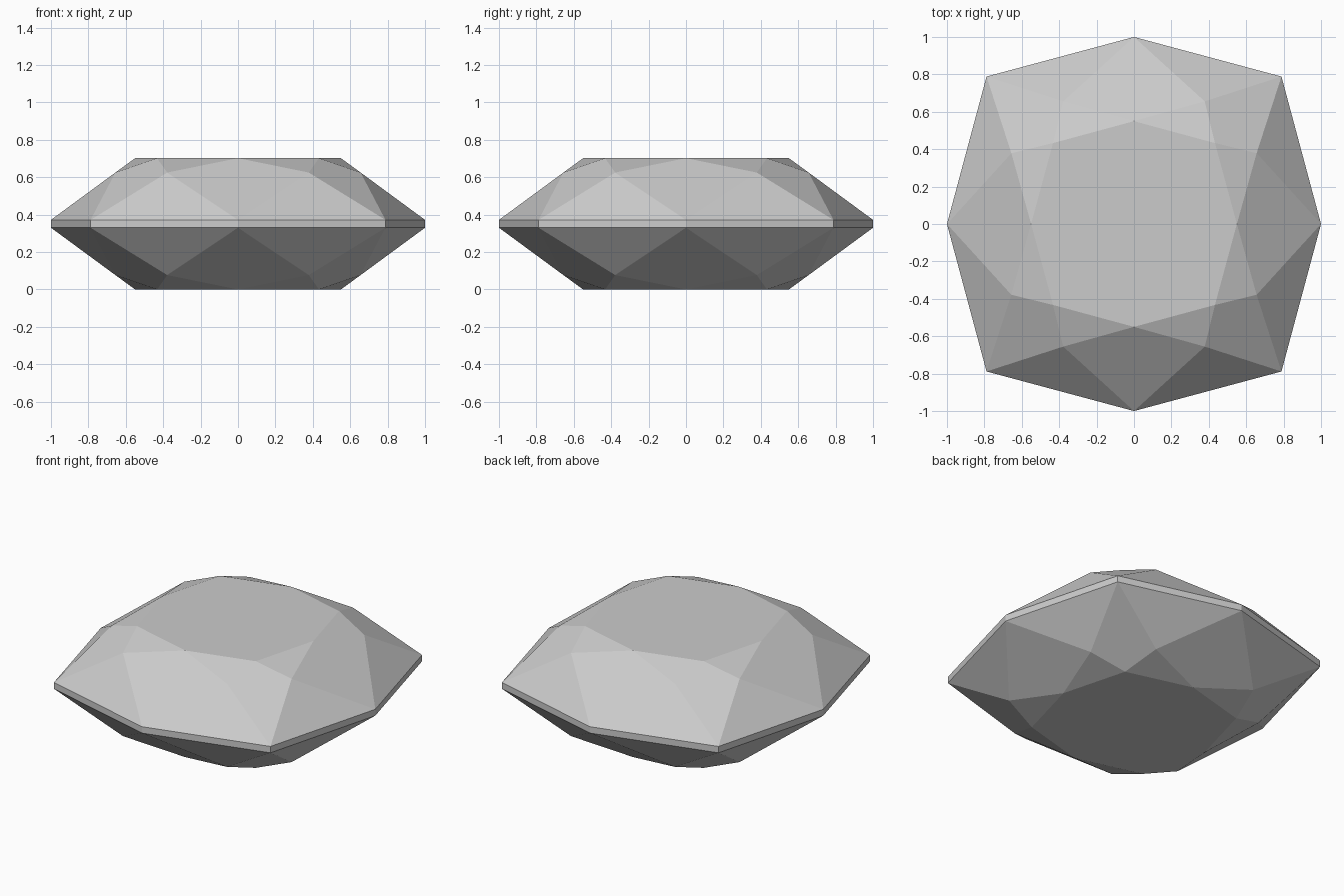
import bpy
import bmesh
from math import sin, cos, radians

cube = bpy.data.objects.get("Cube")
if cube:
    bpy.data.objects.remove(cube, do_unlink=True)

GREY = (0.6, 0.6, 0.6, 1)
mat = bpy.data.materials.new("gem grey")
mat.use_nodes = True
mat.diffuse_color = GREY
bsdf = next(n for n in mat.node_tree.nodes if n.type == 'BSDF_PRINCIPLED')
bsdf.inputs["Base Color"].default_value = GREY

MIDDLE = 0.351  # height of the mirror plane


def ring(bm, straight, diagonal, z):
    """Eight points, alternating between axis and diagonal radii."""
    return [bm.verts.new(((diagonal if i % 2 else straight) * cos(radians(45 * i)),
                          (diagonal if i % 2 else straight) * sin(radians(45 * i)), z))
            for i in range(8)]


def facet_ring(bm, radius, z):
    """Eight points at 30 and 60 degrees in every quadrant."""
    return [bm.verts.new((radius * cos(radians(a)), radius * sin(radians(a)), z))
            for q in range(4) for a in (90 * q + 30, 90 * q + 60)]


def half_gem(bm, side):
    """Table, star, kite and girdle facets; returns the girdle ring."""
    table = ring(bm, 0.55, 0.612, MIDDLE + side * 0.351)
    mids = facet_ring(bm, 0.757, MIDDLE + side * 0.274)
    girdle = ring(bm, 1.0, 1.115, MIDDLE + side * 0.021)
    bm.faces.new(table)
    for i in range(8):
        j = (i + 1) % 8
        bm.faces.new((table[i], mids[i], table[j]))
        bm.faces.new((table[i], mids[i - 1], girdle[i], mids[i]))
        bm.faces.new((mids[i], girdle[i], girdle[j]))
    return girdle


# Crown, pavilion and the thin belt between them
bm = bmesh.new()
upper = half_gem(bm, 1)
lower = half_gem(bm, -1)
for i in range(8):
    j = (i + 1) % 8
    bm.faces.new((lower[i], lower[j], upper[j], upper[i]))
bmesh.ops.recalc_face_normals(bm, faces=bm.faces)

mesh = bpy.data.meshes.new("cut_gem")
bm.to_mesh(mesh)
bm.free()
mesh.materials.append(mat)
gem = bpy.data.objects.new("cut_gem", mesh)
bpy.context.collection.objects.link(gem)
